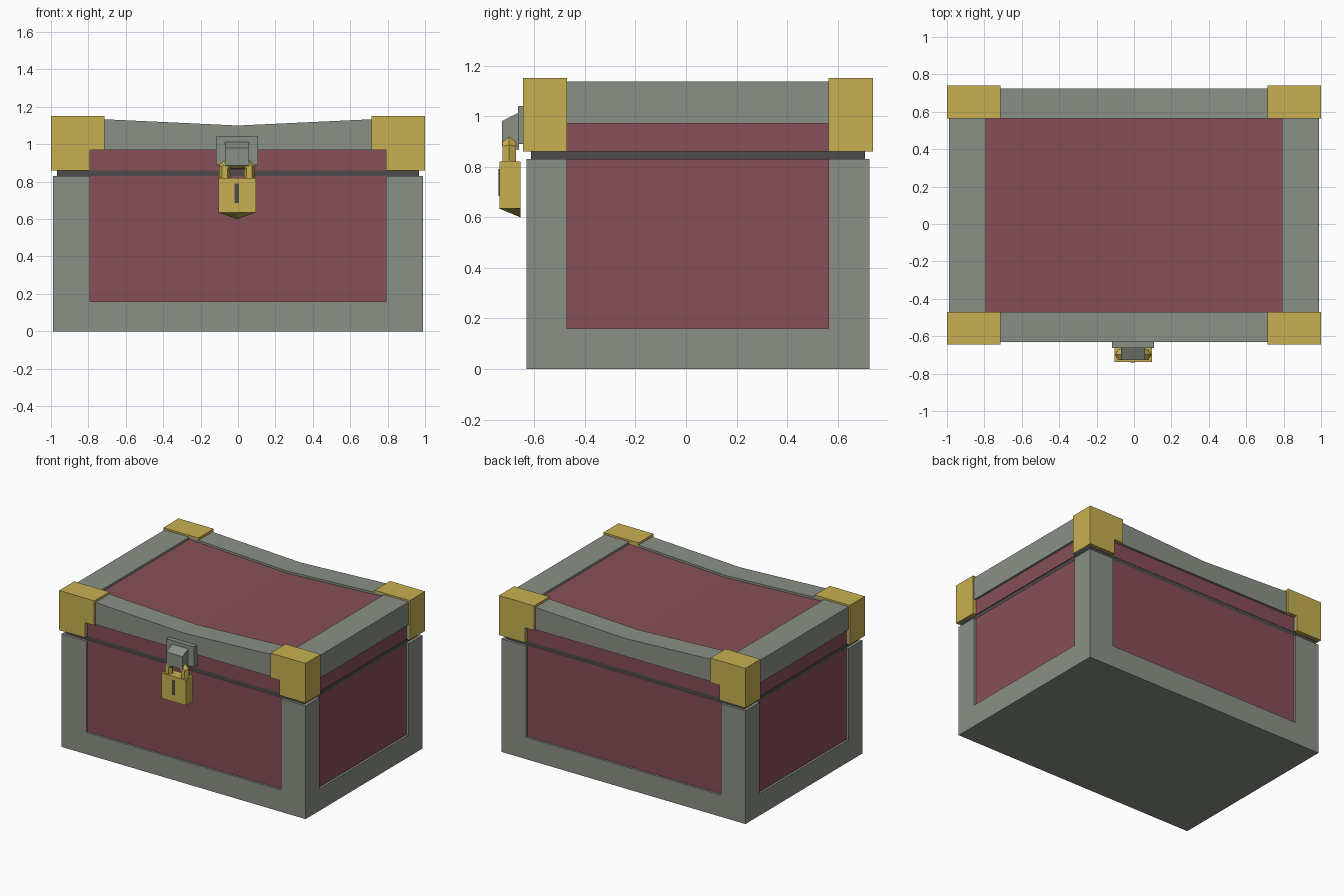
import bpy, bmesh
from mathutils import Vector

if "Cube" in bpy.data.objects:
    bpy.data.objects.remove(bpy.data.objects["Cube"])


def material(name, r, g, b):
    m = bpy.data.materials.new(name)
    m.diffuse_color = (r, g, b, 1)
    m.use_nodes = True
    m.node_tree.nodes["Principled BSDF"].inputs["Base Color"].default_value = m.diffuse_color
    return m


GREY = material("grey green frame", 0.254, 0.283, 0.238)
RED = material("dull red panel", 0.242, 0.077, 0.098)
GOLD = material("gold", 0.578, 0.434, 0.083)
DARK = material("dark grey", 0.075, 0.07, 0.07)


def make(name, bm, *mats):
    bmesh.ops.recalc_face_normals(bm, faces=bm.faces)
    me = bpy.data.meshes.new(name)
    bm.to_mesh(me)
    bm.free()
    for m in mats:
        me.materials.append(m)
    ob = bpy.data.objects.new(name, me)
    bpy.context.collection.objects.link(ob)
    return ob


def prism(name, profile, axis, lo, hi, *mats):
    """Extrude a 2D profile: axis 'y' takes (x, z) points, axis 'x' takes (y, z)."""
    bm = bmesh.new()
    pts = [(a, lo, b) if axis == 'y' else (lo, a, b) for a, b in profile]
    f = bm.faces.new([bm.verts.new(p) for p in pts])
    r = bmesh.ops.extrude_face_region(bm, geom=[f])
    d = Vector((0, hi - lo, 0)) if axis == 'y' else Vector((hi - lo, 0, 0))
    bmesh.ops.translate(bm, vec=d,
                        verts=[v for v in r["geom"] if isinstance(v, bmesh.types.BMVert)])
    return make(name, bm, *mats)


def box(name, x0, x1, y0, y1, z0, z1, *mats):
    return prism(name, [(x0, z0), (x1, z0), (x1, z1), (x0, z1)], 'y', y0, y1, *mats)


def cut(ob, cutter):
    mod = ob.modifiers.new("recess", 'BOOLEAN')
    mod.operation = 'DIFFERENCE'
    mod.solver = 'EXACT'
    mod.object = cutter
    bpy.context.view_layer.objects.active = ob
    bpy.ops.object.modifier_apply(modifier=mod.name)
    bpy.data.objects.remove(cutter)


X, Y0, Y1 = 0.99, -0.63, 0.725        # outer faces of chest
PX, PY0, PY1 = 0.79, -0.47, 0.563     # panel limits
D = 0.016                             # panel recess


def side_recesses(ob, z0, z1):
    for x0, x1, y0, y1 in ((-PX, PX, Y0 - 0.1, Y0 + D), (-PX, PX, Y1 - D, Y1 + 0.1),
                           (X - D, X + 0.1, PY0, PY1), (-X - 0.1, -X + D, PY0, PY1)):
        cut(ob, box("cutter", x0, x1, y0, y1, z0, z1))


def paint_panels(ob):
    """Red on the recessed faces, grey elsewhere."""
    for p in ob.data.polygons:
        c, n = p.center, p.normal
        side = ((abs(n.x) > 0.9 and abs(abs(c.x) - (X - D)) < 0.002) or
                (n.y < -0.9 and abs(c.y - Y0 - D) < 0.002) or
                (n.y > 0.9 and abs(c.y - Y1 + D) < 0.002))
        top = (n.z > 0.9 and c.z > 1.0 and abs(c.x) < PX - 0.1 and
               PY0 + 0.1 < c.y < PY1 - 0.1)
        p.material_index = 1 if side or top else 0


# Chest body
body = box("chest_body", -X, X, Y0, Y1, 0, 0.83, GREY, RED)
side_recesses(body, 0.16, 0.9)
paint_panels(body)

# Dark rail between body and lid
box("seam_rail", -0.967, 0.967, -0.612, 0.707, 0.825, 0.865, DARK)

# Lid with sagging top
HI, LOW = 1.137, 1.10
lid = prism("lid", [(-X, 0.86), (X, 0.86), (X, HI), (PX, HI), (0, LOW), (-PX, HI), (-X, HI)],
            'y', Y0, Y1, GREY, RED)
side_recesses(lid, 0.8, 0.97)
cut(lid, prism("cutter", [(-PX, HI - D), (0, LOW - D), (PX, HI - D), (PX, 1.3), (-PX, 1.3)],
               'y', PY0, PY1))
paint_panels(lid)

# Gold lid corners, notched on front and back
for s, sn in ((-1, "left"), (1, "right")):
    for y0, y1, yn in ((-0.645, PY0, "front"), (PY1, 0.74, "back")):
        prism(f"gold_corner_{yn}_{sn}",
              [(s * x, z) for x, z in ((1, 0.86), (1, 1.15), (0.715, 1.15),
                                       (0.715, 0.97), (PX, 0.97), (PX, 0.86))],
              'y', y0, y1, GOLD)

# Hasp plate and staple
box("hasp_plate", -0.117, 0.107, -0.664, -0.62, 0.89, 1.04, GREY)
prism("staple", [(-0.66, 1.015), (-0.728, 0.98), (-0.728, 0.885), (-0.66, 0.865)],
      'x', -0.07, 0.06, GREY)

# Shackle: a six-sided bar bent through the staple
CX, CY, R = -0.005, -0.699, 0.031
path = [(-0.066, 0.80), (-0.066, 0.875), (-0.045, 0.898),
        (0.045, 0.898), (0.066, 0.875), (0.066, 0.80)]
cu = bpy.data.curves.new("shackle", 'CURVE')
cu.dimensions = '3D'
cu.bevel_depth = R
cu.bevel_resolution = 1
cu.use_fill_caps = True
sp = cu.splines.new('POLY')
sp.points.add(len(path) - 1)
for p, (x, z) in zip(sp.points, path):
    p.co = (CX + x, CY, z, 1)
sp.use_smooth = False
cu.materials.append(GOLD)
bpy.context.collection.objects.link(bpy.data.objects.new("shackle", cu))

# Padlock body: bottom slopes to a point at the back
lock = prism("padlock", [(-0.105, 0.82), (-0.105, 0.635), (CX, 0.60), (0.095, 0.635), (0.095, 0.82)],
             'y', -0.737, -0.655, GOLD)
for v in lock.data.vertices:
    if v.co.z < 0.61 and v.co.y < -0.7:
        v.co.z = 0.634

# Keyhole plate
box("keyhole", -0.018, 0.006, -0.741, -0.735, 0.685, 0.79, DARK)
